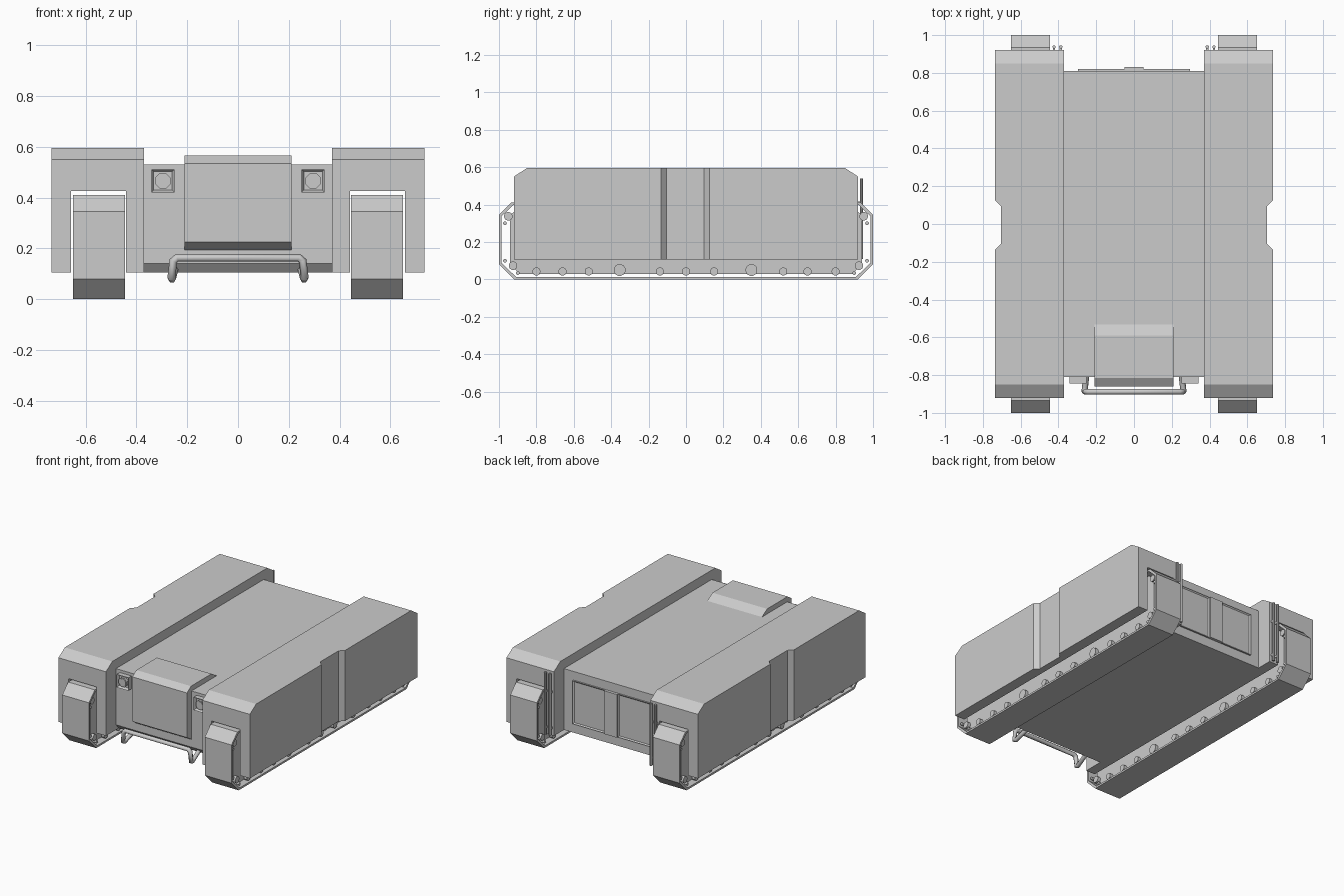
import bpy, bmesh, math
from mathutils import Vector, Matrix

if "Cube" in bpy.data.objects:
    bpy.data.objects.remove(bpy.data.objects["Cube"])

grey = bpy.data.materials.new("plain_grey")
grey.diffuse_color = (0.6, 0.6, 0.6, 1)
grey.use_nodes = True
grey.node_tree.nodes["Principled BSDF"].inputs["Base Color"].default_value = grey.diffuse_color


def finish(name, bm):
    bmesh.ops.recalc_face_normals(bm, faces=bm.faces[:])
    me = bpy.data.meshes.new(name)
    bm.to_mesh(me)
    bm.free()
    me.materials.append(grey)
    ob = bpy.data.objects.new(name, me)
    bpy.context.collection.objects.link(ob)
    return ob


def prism(name, pts, x0, x1):
    """Extrude a (y, z) outline along x."""
    bm = bmesh.new()
    a = [bm.verts.new((x0, y, z)) for y, z in pts]
    b = [bm.verts.new((x1, y, z)) for y, z in pts]
    bm.faces.new(a)
    bm.faces.new(b)
    for i in range(len(pts)):
        j = (i + 1) % len(pts)
        bm.faces.new((a[i], a[j], b[j], b[i]))
    return finish(name, bm)


def box(name, x0, x1, y0, y1, z0, z1):
    return prism(name, [(y0, z0), (y1, z0), (y1, z1), (y0, z1)], x0, x1)


def band(name, pts, inner, x0, x1):
    """Closed loop of rectangular section around an outline."""
    bm = bmesh.new()
    rings = [[bm.verts.new((x, y, z)) for y, z in p]
             for x, p in ((x0, pts), (x1, pts), (x1, inner), (x0, inner))]
    n = len(pts)
    for k in range(4):
        r, s = rings[k], rings[(k + 1) % 4]
        for i in range(n):
            j = (i + 1) % n
            bm.faces.new((r[i], r[j], s[j], s[i]))
    return finish(name, bm)


def cylinder(name, center, r, depth, axis, seg):
    bm = bmesh.new()
    bmesh.ops.create_cone(bm, cap_ends=True, segments=seg, radius1=r, radius2=r, depth=depth)
    rot = Vector((0, 0, 1)).rotation_difference(Vector(axis)).to_matrix().to_4x4()
    spin = Matrix.Rotation(math.pi / seg, 4, 'Z')
    bmesh.ops.transform(bm, matrix=Matrix.Translation(center) @ rot @ spin, verts=bm.verts[:])
    return finish(name, bm)


def inset_box(name, dims, direction, width, depth):
    """Box with one face inset and pushed in."""
    ob = box(name, *dims)
    bm = bmesh.new()
    bm.from_mesh(ob.data)
    bm.normal_update()
    f = [f for f in bm.faces if f.normal.dot(Vector(direction)) > 0.9]
    bmesh.ops.inset_individual(bm, faces=f, thickness=width)
    bmesh.ops.translate(bm, verts=f[0].verts[:], vec=-Vector(direction) * depth)
    bm.to_mesh(ob.data)
    bm.free()
    return ob


def tube(name, pts, r):
    cu = bpy.data.curves.new(name, 'CURVE')
    cu.dimensions = '3D'
    cu.bevel_depth = r
    cu.bevel_resolution = 1
    cu.use_fill_caps = True
    sp = cu.splines.new('POLY')
    sp.points.add(len(pts) - 1)
    for p, co in zip(sp.points, pts):
        p.co = (*co, 1)
    cu.materials.append(grey)
    ob = bpy.data.objects.new(name, cu)
    bpy.context.collection.objects.link(ob)
    return ob


def cut(ob, cutter):
    m = ob.modifiers.new("cut", 'BOOLEAN')
    m.object = cutter
    m.operation = 'DIFFERENCE'
    m.solver = 'EXACT'
    bpy.context.view_layer.objects.active = ob
    bpy.ops.object.modifier_apply(modifier=m.name)
    bpy.data.objects.remove(cutter)


# central hull with chamfered lower front edge
prism("hull", [(-0.81, 0.14), (-0.78, 0.105), (0.81, 0.105), (0.81, 0.53), (-0.81, 0.53)], -0.37, 0.37)

# raised hood wrapping over the front
prism("front_hood", [(-0.53, 0.528), (-0.59, 0.565), (-0.815, 0.565), (-0.86, 0.535), (-0.86, 0.225),
                     (-0.805, 0.19), (-0.7, 0.19), (-0.7, 0.528)], -0.21, 0.21)

# rear doors and centre strip
for s, n in ((-1, "left"), (1, "right")):
    x0, x1 = sorted((s * 0.05, s * 0.297))
    inset_box(n + "_rear_door", (x0, x1, 0.805, 0.82, 0.17, 0.47), (0, 1, 0), 0.012, 0.007)
box("rear_centre_strip", -0.05, 0.05, 0.805, 0.83, 0.17, 0.47)

# bumper bar
tube("bumper_bar", [(-0.25, -0.78, 0.12), (-0.26, -0.87, 0.08), (-0.262, -0.888, 0.085), (-0.255, -0.888, 0.15),
                    (-0.24, -0.888, 0.163), (0.24, -0.888, 0.163), (0.255, -0.888, 0.15), (0.262, -0.888, 0.085),
                    (0.26, -0.87, 0.08), (0.25, -0.78, 0.12)], 0.016)

pod_outline = [(-0.92, 0.105), (0.92, 0.105), (0.92, 0.55), (0.85, 0.595), (-0.85, 0.595), (-0.92, 0.55)]
track_outline = [(-0.92, 0), (0.92, 0), (1, 0.08), (1, 0.345), (0.935, 0.41), (-0.935, 0.41), (-1, 0.345), (-1, 0.08)]
track_inner = [(y * 0.987, 0.205 + (z - 0.205) * 0.937) for y, z in track_outline]
core_outline = [(-0.89, 0.03), (0.89, 0.03), (0.94, 0.08), (0.94, 0.34), (0.89, 0.39),
                (-0.89, 0.39), (-0.94, 0.34), (-0.94, 0.08)]

# (y, z, radius) of wheels; end rollers are mirrored front to back
wheels = [(y, 0.042, 0.022) for y in (-0.8, -0.66, -0.52, -0.14, 0, 0.15, 0.52, 0.65, 0.8)]
wheels += [(-0.355, 0.05, 0.032), (0.35, 0.05, 0.032)]
for e in (-1, 1):
    wheels += [(e * 0.95, 0.337, 0.023), (e * 0.925, 0.073, 0.023),
               (e * 0.968, 0.3, 0.01), (e * 0.968, 0.1, 0.01), (e * 0.9, 0.034, 0.01)]

for s, n in ((-1, "left"), (1, "right")):
    # side pod with track tunnel and outer notch
    pod = prism(n + "_side_pod", pod_outline, *sorted((s * 0.37, s * 0.735)))
    cut(pod, box("tunnel_cutter", *sorted((s * 0.441, s * 0.658)), -1.2, 1.2, -0.1, 0.425))
    bm = bmesh.new()
    f = bm.faces.new([bm.verts.new((s * x, y, -0.1)) for x, y in
                      ((0.705, -0.105), (0.705, 0.095), (0.735, 0.125), (0.8, 0.125), (0.8, -0.135), (0.735, -0.135))])
    ext = bmesh.ops.extrude_face_region(bm, geom=[f])["geom"]
    bmesh.ops.translate(bm, verts=[v for v in ext if isinstance(v, bmesh.types.BMVert)], vec=(0, 0, 1))
    cut(pod, finish("notch_cutter", bm))

    # track band, core and wheels
    band(n + "_track", track_outline, track_inner, *sorted((s * 0.445, s * 0.65)))
    prism(n + "_track_core", core_outline, *sorted((s * 0.475, s * 0.62)))
    for i, (y, z, r) in enumerate(wheels):
        cylinder(f"{n}_wheel_{i}", (s * 0.5475, y, z), r, 0.19, (1, 0, 0), 12)

    # headlight: recessed square housing, octagonal lamp
    x = s * 0.296
    inset_box(n + "_headlight_housing", (x - 0.045, x + 0.045, -0.845, -0.8, 0.421, 0.511), (0, -1, 0), 0.012, 0.02)
    cylinder(n + "_headlight_rim", (x, -0.83, 0.466), 0.033, 0.025, (0, -1, 0), 8)
    cylinder(n + "_headlight_lens", (x, -0.835, 0.466), 0.026, 0.02, (0, -1, 0), 8)

    # rear vertical rods with small mounts
    for i, rx in enumerate((0.388, 0.423)):
        cylinder(f"{n}_rear_rod_{i}", (s * rx, 0.938, 0.325), 0.009, 0.43, (0, 0, 1), 8)
        for z in (0.15, 0.4):
            box(f"{n}_rod_mount_{i}", *sorted((s * (rx - 0.006), s * (rx + 0.006))), 0.915, 0.938, z, z + 0.015)
